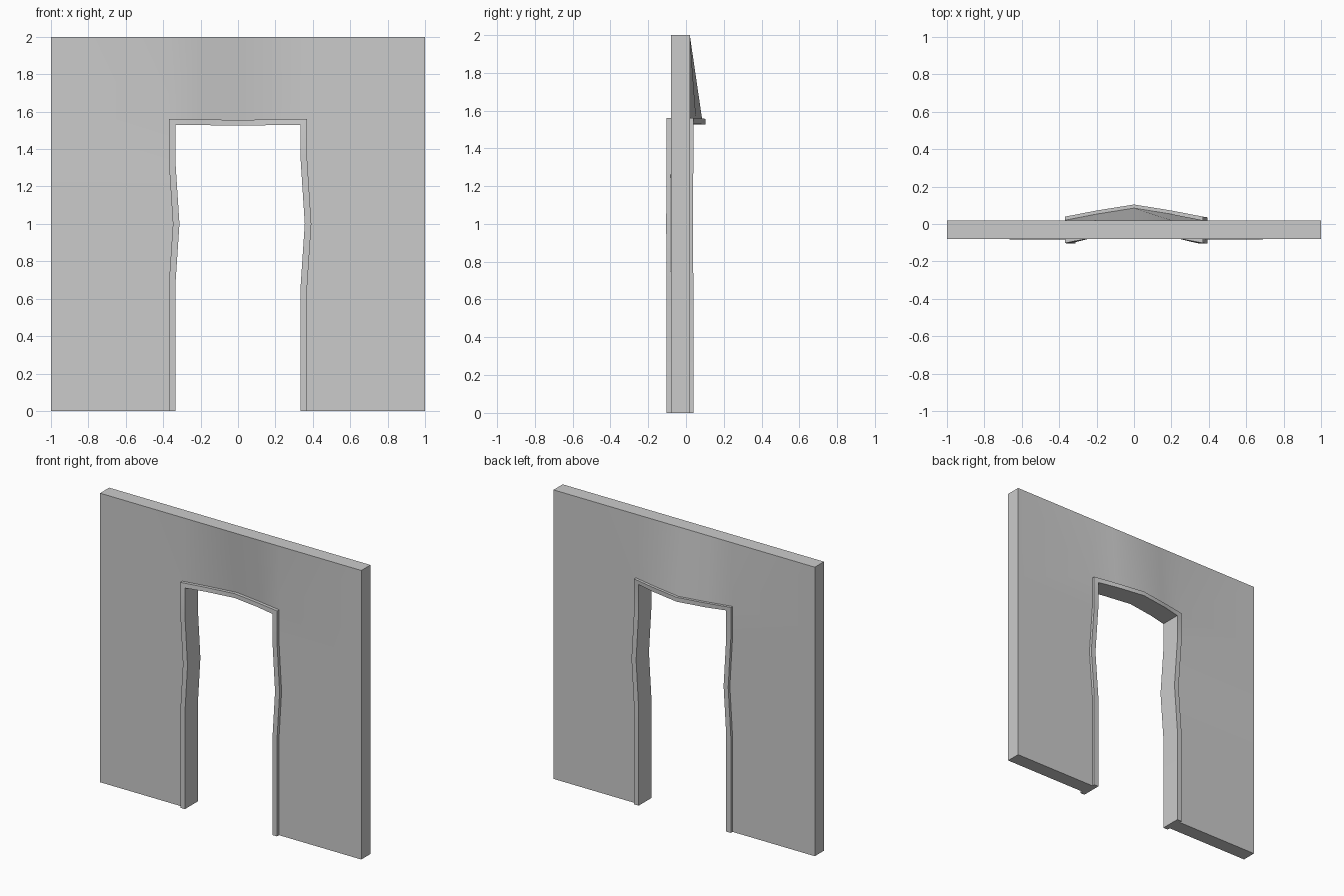
import bpy, bmesh, math

if "Cube" in bpy.data.objects:
    bpy.data.objects.remove(bpy.data.objects["Cube"])


def path(half, top):
    """Bent doorway outline, from left foot over the lintel to right foot: (x, y shift, z)."""
    jamb = [(0, 0, 0), (0.67, 0, 0), (1.0, 0.022, -0.003), (1.34, 0, 0)]
    left = [(-half + dx, dy, z) for z, dx, dy in jamb]
    right = [(half + dx, dy, z) for z, dx, dy in reversed(jamb)]
    lintel = [(-half, 0, top), (-0.2, 0.033, top - 0.002), (0, 0.065, top - 0.004),
              (0.2, 0.033, top - 0.002), (half, 0, top)]
    return left + lintel + right


def slab(name, quads, y0, depth):
    """Extrude a front sheet of quads straight back into a solid."""
    bm = bmesh.new()
    for q in quads:
        bm.faces.new([bm.verts.new((x, y0 + y, z)) for x, y, z in q])
    bmesh.ops.remove_doubles(bm, verts=bm.verts[:], dist=1e-5)
    ext = bmesh.ops.extrude_face_region(bm, geom=bm.faces[:], use_keep_orig=True)
    moved = [g for g in ext["geom"] if isinstance(g, bmesh.types.BMVert)]
    bmesh.ops.translate(bm, verts=moved, vec=(0, depth, 0))
    bmesh.ops.recalc_face_normals(bm, faces=bm.faces[:])
    mesh = bpy.data.meshes.new(name)
    bm.to_mesh(mesh)
    bm.free()
    ob = bpy.data.objects.new(name, mesh)
    bpy.context.collection.objects.link(ob)
    bpy.ops.object.select_all(action='DESELECT')
    ob.select_set(True)
    bpy.context.view_layer.objects.active = ob
    bpy.ops.object.shade_smooth_by_angle(angle=math.radians(30))
    return ob


outer = path(0.37, 1.56)
inner = path(0.335, 1.53)
n = len(outer)

# door frame lining the opening, standing proud on both wall faces
slab("door_frame", [(outer[i], outer[i + 1], inner[i + 1], inner[i]) for i in range(n - 1)],
     -0.102, 0.141)

# wall: side strips, the band over the lintel and the two upper corners
first, last = 4, 8
wall = []
for i in range(n - 1):
    a, b = outer[i], outer[i + 1]
    if first <= i < last:
        wall.append((a, (a[0], 0, 2), (b[0], 0, 2), b))
    else:
        s = -1 if i < first else 1
        wall.append((a, (s, 0, a[2]), (s, 0, b[2]), b))
for s, k in ((-1, first), (1, last)):
    c = outer[k]
    wall.append((c, (s, 0, c[2]), (s, 0, 2), (c[0], 0, 2)))
slab("wall", wall, -0.08, 0.1)
